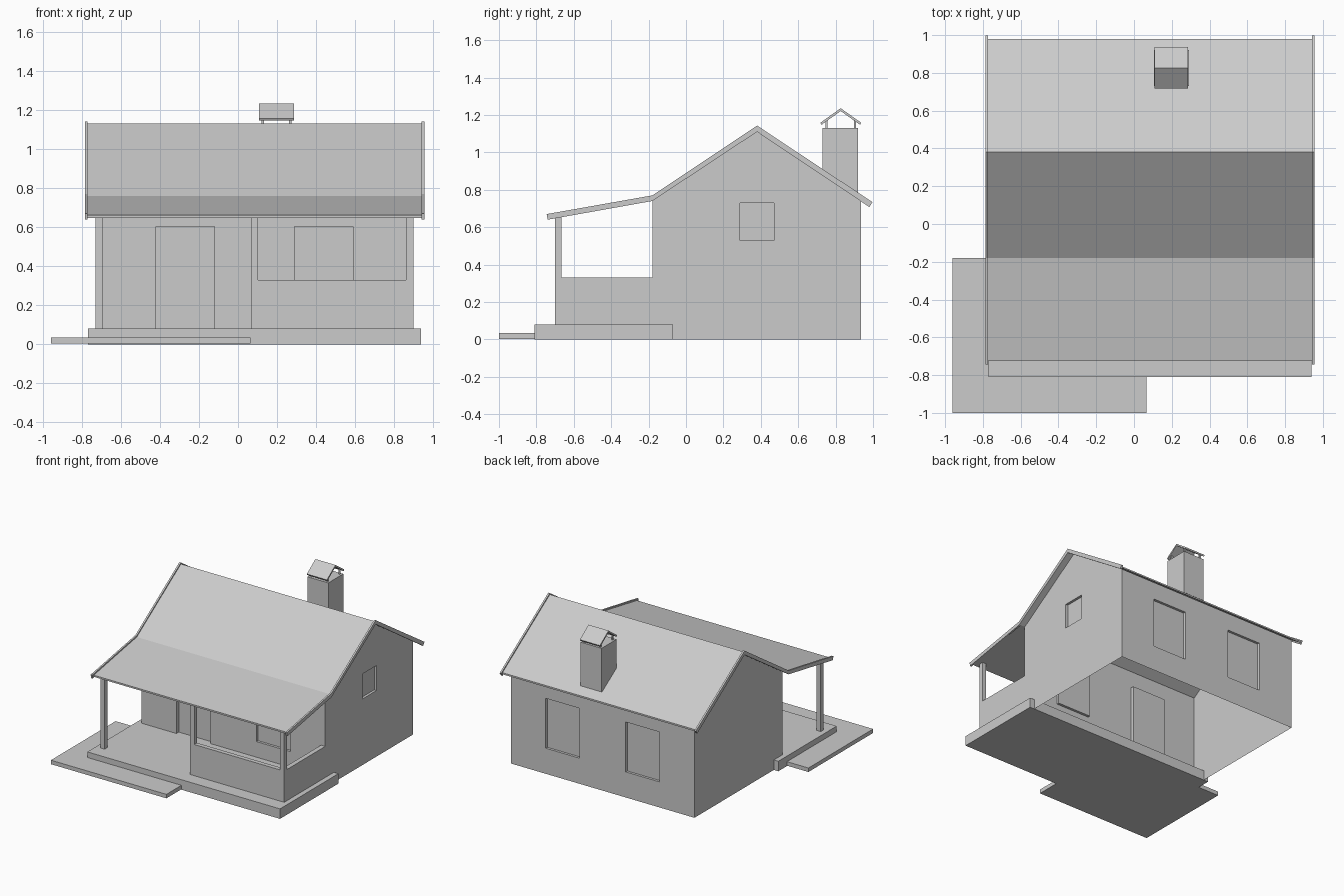
import bpy, bmesh

if "Cube" in bpy.data.objects:
    bpy.data.objects.remove(bpy.data.objects["Cube"])


def finish(name, bm):
    bmesh.ops.recalc_face_normals(bm, faces=bm.faces)
    me = bpy.data.meshes.new(name)
    bm.to_mesh(me)
    bm.free()
    ob = bpy.data.objects.new(name, me)
    bpy.context.collection.objects.link(ob)
    return ob


def prism(name, pts, axis, lo, hi):
    """Extrude a 2D profile: axis 'x' takes (y, z) points, axis 'z' takes (x, y)."""
    bm = bmesh.new()
    place = (lambda p, t: (t, p[0], p[1])) if axis == 'x' else (lambda p, t: (p[0], p[1], t))
    rings = [[bm.verts.new(place(p, t)) for p in pts] for t in (lo, hi)]
    bm.faces.new(rings[0])
    bm.faces.new(rings[1])
    n = len(pts)
    for i in range(n):
        j = (i + 1) % n
        bm.faces.new((rings[0][i], rings[0][j], rings[1][j], rings[1][i]))
    return finish(name, bm)


def box(name, x0, x1, y0, y1, z0, z1):
    return prism(name, [(x0, y0), (x1, y0), (x1, y1), (x0, y1)], 'z', z0, z1)


# House walls: gabled volume with shallow window and door recesses
X0, X1, Y0, Y1 = -0.73, 0.90, -0.18, 0.935
walls = prism("walls", [(Y0, 0), (Y1, 0), (Y1, 0.745), (0.38, 1.115), (Y0, 0.745)], 'x', X0, X1)
cutters = [
    box("door_cutter", -0.42, -0.12, Y0 - 0.1, Y0 + 0.03, 0.08, 0.605),
    box("front_window_cutter", 0.29, 0.59, Y0 - 0.1, Y0 + 0.02, 0.205, 0.605),
    box("back_window_cutter_a", 0.29, 0.59, Y1 - 0.02, Y1 + 0.1, 0.205, 0.605),
    box("back_window_cutter_b", -0.42, -0.12, Y1 - 0.02, Y1 + 0.1, 0.205, 0.605),
    box("gable_window_cutter", X1 - 0.02, X1 + 0.1, 0.29, 0.47, 0.53, 0.73),
]
bpy.context.view_layer.objects.active = walls
for c in cutters:
    mod = walls.modifiers.new("recess", 'BOOLEAN')
    mod.operation, mod.solver, mod.object = 'DIFFERENCE', 'EXACT', c
    bpy.ops.object.modifier_apply(modifier=mod.name)
    bpy.data.objects.remove(c)

# Open the shell at the floor and under the roof
bm = bmesh.new()
bm.from_mesh(walls.data)
bm.normal_update()
open_faces = [f for f in bm.faces
              if (abs(f.normal.z) > 0.5 and
                  (f.calc_center_median().z < 0.01 or f.calc_center_median().z > 0.8))]
bmesh.ops.delete(bm, geom=open_faces, context='FACES')
bm.to_mesh(walls.data)
bm.free()

# Roof sheet with the shallower porch slope
top = [(-0.725, 0.662), (-0.18, 0.76), (0.38, 1.132), (0.98, 0.734)]
prism("roof", top + [(y, z - 0.013) for y, z in reversed(top)], 'x', -0.775, 0.945)

# Barge boards on both roof ends
barge = [(-0.745, 0.67), (-0.18, 0.77), (0.38, 1.143), (0.997, 0.734),
         (0.98, 0.708), (0.38, 1.11), (-0.18, 0.74), (-0.74, 0.64)]
for side, x in (("left", -0.786), ("right", 0.942)):
    prism(side + "_barge_board", barge, 'x', x, x + 0.014)

# Porch deck and L-shaped step
box("porch_deck", -0.77, 0.94, -0.81, -0.07, 0, 0.08)
prism("step", [(-0.96, -1), (0.065, -1), (0.065, -0.81), (-0.77, -0.81),
               (-0.77, -0.18), (-0.96, -0.18)], 'z', 0.003, 0.035)

# Porch posts
for side, x in (("left", -0.73), ("middle", 0.066), ("right", 0.863)):
    box(side + "_porch_post", x, x + 0.037, -0.70, -0.665, 0.08, 0.662)

# Porch parapets
box("front_parapet", 0.10, 0.865, -0.70, -0.665, 0.08, 0.33)
box("side_parapet", 0.863, 0.90, -0.67, -0.18, 0.08, 0.33)

# Chimney with gabled cap on four legs
box("chimney", 0.105, 0.29, 0.73, 0.92, 0.78, 1.13)
cap = [(0.718, 1.158), (0.827, 1.236), (0.937, 1.158)]
prism("chimney_cap", cap + [(0.931, 1.147), (0.827, 1.221), (0.724, 1.147)], 'x', 0.108, 0.286)
for x in (0.12, 0.262):
    for y in (0.745, 0.897):
        box("cap_leg", x, x + 0.013, y, y + 0.012, 1.13, 1.172)
